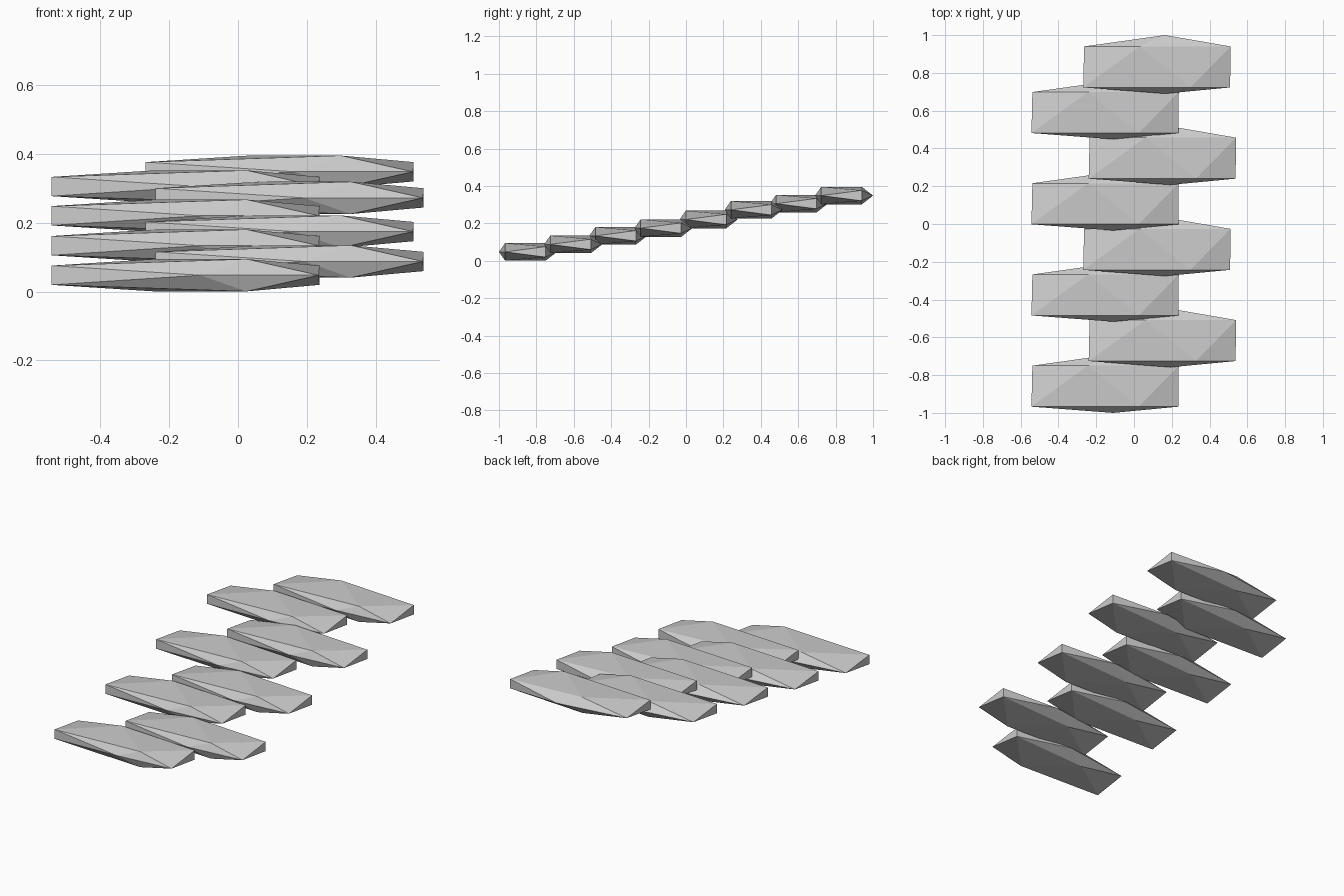
import bpy, bmesh

if "Cube" in bpy.data.objects:
    bpy.data.objects.remove(bpy.data.objects["Cube"])

# Cross-section rings (x, z) of one low-poly stone, relative to its pole axis
FRONT_RING = [(0.345, 0), (0.135, 0.047), (-0.433, 0.028), (-0.433, -0.028), (0.135, -0.047)]
BACK_RING = [(0.347, 0.028), (-0.133, 0.047), (-0.428, 0), (-0.133, -0.047), (0.347, -0.028)]


def stone(name, location):
    """Flattened twenty-sided stone: two staggered rings closed by two points."""
    bm = bmesh.new()
    front = [bm.verts.new((x, -0.122, z)) for x, z in FRONT_RING]
    back = [bm.verts.new((x, 0.095, z)) for x, z in BACK_RING]
    tip_front = bm.verts.new((0, -0.155, 0))
    tip_back = bm.verts.new((0, 0.155, 0))
    for i in range(5):
        j = (i + 1) % 5
        bm.faces.new((tip_front, front[i], front[j]))
        bm.faces.new((front[i], back[i], front[j]))
        bm.faces.new((front[j], back[i], back[j]))
        bm.faces.new((tip_back, back[j], back[i]))
    bmesh.ops.recalc_face_normals(bm, faces=bm.faces)
    mesh = bpy.data.meshes.new(name)
    bm.to_mesh(mesh)
    bm.free()
    obj = bpy.data.objects.new(name, mesh)
    obj.location = location
    bpy.context.collection.objects.link(obj)


# Rising flight of stepping stones, alternating left and right
heights = [0.048, 0.088, 0.134, 0.175, 0.221, 0.273, 0.306, 0.349]
sides = [-0.11, 0.193, -0.11, 0.164]
for n, z in enumerate(heights):
    stone(f"step_stone_{n + 1}", (sides[n % 4], -0.845 + n * 1.69 / 7, z))
